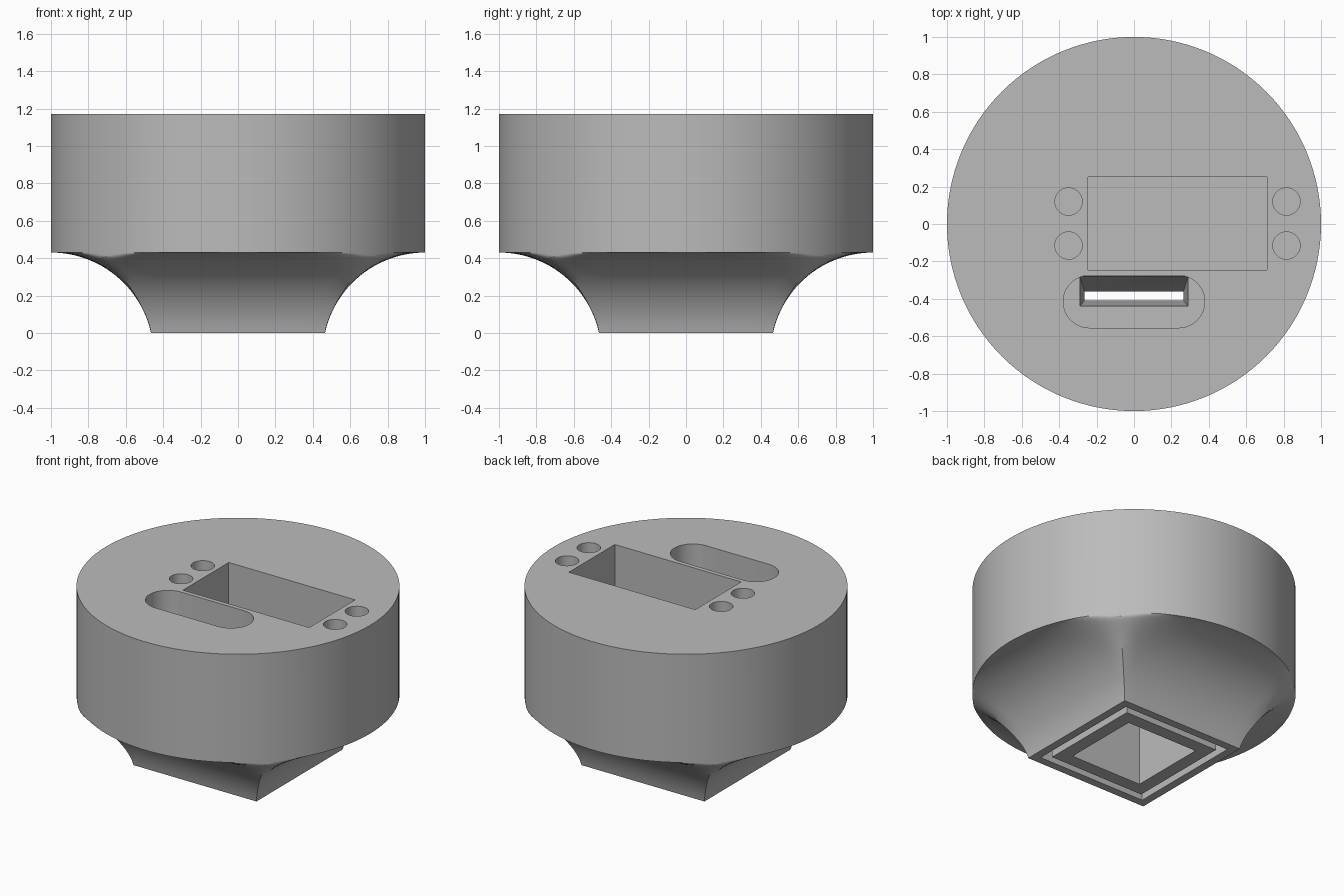
import bpy, bmesh, math

cube = bpy.data.objects.get("Cube")
if cube:
    bpy.data.objects.remove(cube, do_unlink=True)

RIM_Z, TOP_Z, FOOT = 0.43, 1.17, 0.465
SEGMENTS = 128

grey = bpy.data.materials.new("plain grey")
grey.use_nodes = True
colour = (0.5, 0.5, 0.5, 1)
grey.diffuse_color = colour
grey.node_tree.nodes["Principled BSDF"].inputs["Base Color"].default_value = colour


def loft(name, rings, closed=False):
    """Skin rings of points; cap the ends, or join last ring to first."""
    bm = bmesh.new()
    rows = [[bm.verts.new(p) for p in ring] for ring in rings]
    pairs = list(zip(rows, rows[1:]))
    if closed:
        pairs.append((rows[-1], rows[0]))
    else:
        bm.faces.new(rows[0])
        bm.faces.new(rows[-1])
    for low, high in pairs:
        n = len(low)
        for i in range(n):
            j = (i + 1) % n
            bm.faces.new((low[i], low[j], high[j], high[i]))
    bmesh.ops.recalc_face_normals(bm, faces=bm.faces)
    mesh = bpy.data.meshes.new(name)
    bm.to_mesh(mesh)
    bm.free()
    mesh.materials.append(grey)
    obj = bpy.data.objects.new(name, mesh)
    bpy.context.collection.objects.link(obj)
    return obj


def rect(x0, x1, y0, y1, z):
    return [(x0, y0, z), (x1, y0, z), (x1, y1, z), (x0, y1, z)]


def square(half, z):
    return rect(-half, half, -half, half, z)


def stadium(cx, cy, straight, radius, z, n=48):
    """Circle outline, stretched along x by half-length straight."""
    ring = []
    for side in (1, -1):
        for i in range(n // 2 + (1 if straight else 0)):
            a = math.pi * i / (n // 2) - side * math.pi / 2
            ring.append((cx + side * straight + radius * math.cos(a),
                         cy + radius * math.sin(a), z))
    return ring


def body_ring(half, blend, z):
    """Square section that rounds into a circle as blend goes from 0 to 1."""
    power = min(200, 2 / max(blend ** 2, 0.001))
    ring = []
    for i in range(SEGMENTS):
        a = math.tau * i / SEGMENTS
        c, s = abs(math.cos(a)), abs(math.sin(a))
        norm = max(c, s) if blend < 0.01 else (c ** power + s ** power) ** (1 / power)
        r = min(1, half / norm)
        ring.append((r * math.cos(a), r * math.sin(a), z))
    return ring


# Body: square foot flaring along an arc into the round drum
reach = 1 - FOOT
radius = (reach ** 2 + RIM_Z ** 2) / (2 * RIM_Z)
start = math.atan2(radius - RIM_Z, reach)
rings = []
for i in range(25):
    a = start + (math.pi / 2 - start) * i / 24
    half = 1 - radius * math.cos(a)
    rings.append(body_ring(half, (half - FOOT) / reach,
                           RIM_Z - radius + radius * math.sin(a)))
rings.append(body_ring(1, 1, TOP_Z))
body = loft("mount_body", rings)

cutters = []


def prism(name, outline, z0, z1):
    cutters.append(loft(name, [outline(z0), outline(z1)]))


# Openings in the top
prism("motor_pocket", lambda z: rect(-0.245, 0.71, -0.245, 0.25, z), 0.6, 1.3)
for x in (-0.35, 0.815):
    for y in (-0.115, 0.12):
        prism("screw_hole", lambda z: stadium(x, y, 0, 0.073, z), 0.75, 1.3)
prism("oval_pocket", lambda z: stadium(0, -0.415, 0.238, 0.14, z), 0.8, 1.3)

# Funnel and slot leading from the oval pocket to the foot groove
cutters.append(loft("funnel", [rect(-0.265, 0.265, -0.41, -0.36, 0.5),
                               rect(-0.29, 0.29, -0.44, -0.277, 0.81)]))
prism("slot", lambda z: rect(-0.264, 0.264, -0.408, -0.362, z), 0.1, 0.52)

# Square groove and square bore in the foot
cutters.append(loft("foot_groove", [square(0.41, -0.1), square(0.41, 0.2),
                                    square(0.36, 0.2), square(0.36, -0.1)], closed=True))
prism("foot_bore", lambda z: square(0.27, z), -0.1, 0.5)
prism("side_chamber", lambda z: rect(0.2, 0.5, -0.245, 0.245, z), 0.3, 0.48)

# Cut everything out of the body
bpy.context.view_layer.objects.active = body
for cutter in cutters:
    mod = body.modifiers.new("cut", 'BOOLEAN')
    mod.operation = 'DIFFERENCE'
    mod.solver = 'EXACT'
    mod.object = cutter
    bpy.ops.object.modifier_apply(modifier=mod.name)
    bpy.data.objects.remove(cutter, do_unlink=True)

for obj in bpy.context.selected_objects:
    obj.select_set(False)
body.select_set(True)
bpy.ops.object.shade_smooth_by_angle(angle=math.radians(30))
